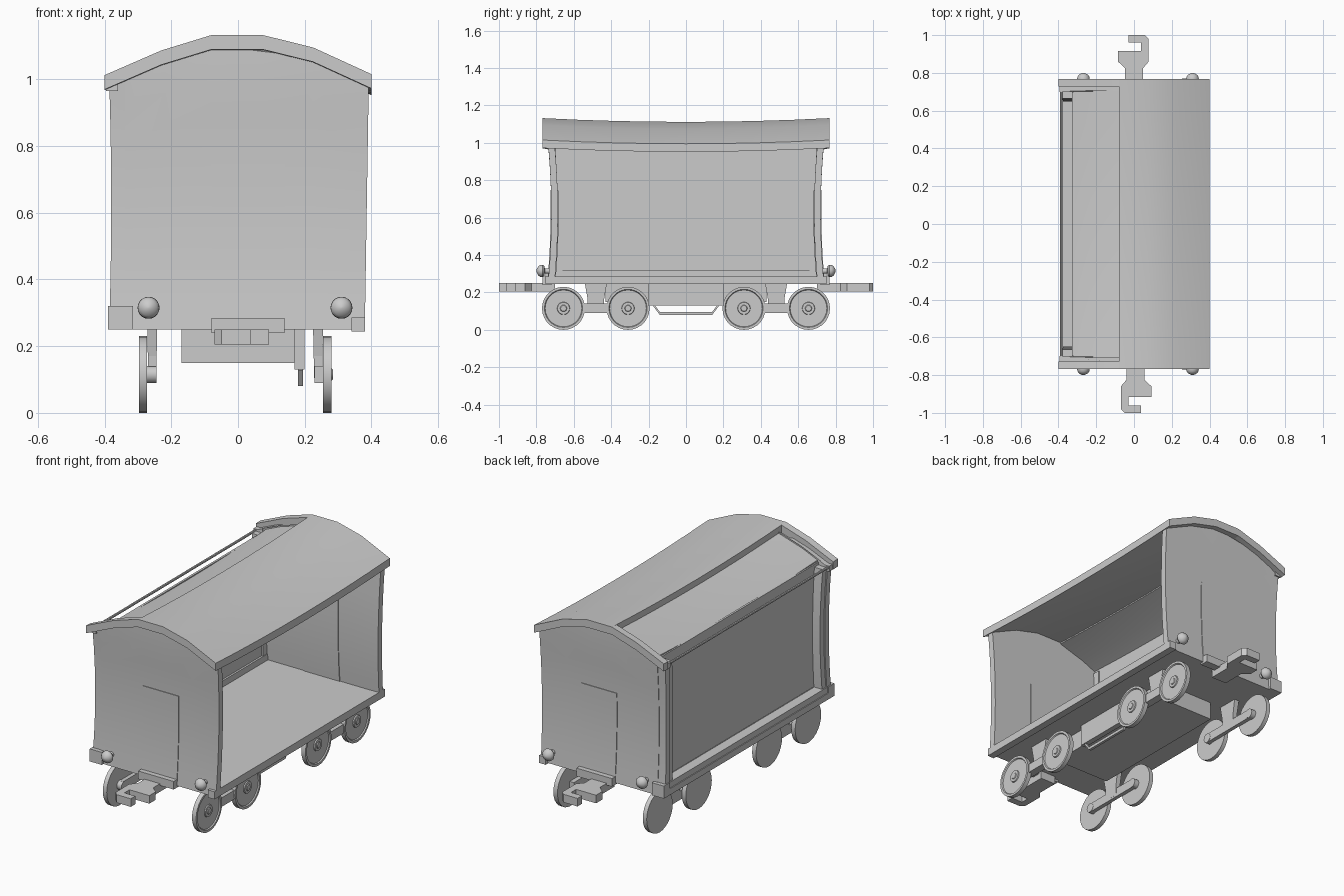
import bpy, bmesh, math

if "Cube" in bpy.data.objects:
    bpy.data.objects.remove(bpy.data.objects["Cube"])


def loft(name, rings, angle=None):
    """Closed skin through equal-length closed rings, capped at both ends."""
    bm = bmesh.new()
    vs = [[bm.verts.new(p) for p in r] for r in rings]
    n = len(rings[0])
    for a, b in zip(vs, vs[1:]):
        for i in range(n):
            j = (i + 1) % n
            bm.faces.new((a[i], a[j], b[j], b[i]))
    bm.faces.new(vs[0])
    bm.faces.new(vs[-1])
    bmesh.ops.recalc_face_normals(bm, faces=bm.faces)
    me = bpy.data.meshes.new(name)
    bm.to_mesh(me)
    bm.free()
    ob = bpy.data.objects.new(name, me)
    bpy.context.collection.objects.link(ob)
    if angle:
        bpy.ops.object.select_all(action='DESELECT')
        ob.select_set(True)
        bpy.context.view_layer.objects.active = ob
        bpy.ops.object.shade_smooth_by_angle(angle=math.radians(angle))
    return ob


def box(name, x0, x1, y0, y1, z0, z1):
    return loft(name, [[(x0, y0, z), (x1, y0, z), (x1, y1, z), (x0, y1, z)] for z in (z0, z1)])


def turned(name, axis, centre, prof, n=28):
    """Lathe a list of (position along axis, radius) around the x or y axis."""
    rings = []
    for p, r in prof:
        ring = []
        for i in range(n):
            t = 2 * math.pi * i / n
            u, z = r * math.cos(t), centre[1] + r * math.sin(t)
            ring.append((p, centre[0] + u, z) if axis == 'x' else (centre[0] + u, p, z))
        rings.append(ring)
    return loft(name, rings, 35)


# Roof: arched cross-section with a gentle sag along its length
ARCH = [(-.4, 1.012), (-.23, 1.086), (-.08, 1.132), (.075, 1.132), (.225, 1.095), (.4, 1.015)]
THICK = .043


def arch(x):
    for (xa, za), (xb, zb) in zip(ARCH, ARCH[1:]):
        if x <= xb:
            return za + (zb - za) * (x - xa) / (xb - xa)
    return ARCH[-1][1]


def roof(name, xs, ys, drop=0, thick=THICK):
    rings = []
    for y in ys:
        sag = drop + .02 * (1 - (y / .768) ** 2)
        top = [(x, y, arch(x) - sag) for x in xs]
        low = [(x, y, arch(x) - sag - thick) for x in reversed(xs)]
        rings.append(top + low)
    return loft(name, rings, 30)


def span(a, n=8):
    return [-a + 2 * a * i / n for i in range(n + 1)]


roof("roof_main", [-.08, .075, .225, .4], span(.768))
roof("roof_recessed_side", [-.32, -.23, -.08], span(.71), .035, .015)
for s, end in ((-1, "front"), (1, "back")):
    roof(end + "_roof_bow", [-.4, -.23, -.08], [s * .728, s * .768])


# End walls: slightly hollow in profile
def end_panel(name, xs, s, off, thick, ztop=None):
    rings = []
    for i in range(9):
        t = i / 8
        out, inn = [], []
        for x in xs:
            z = .25 + t * ((ztop or arch(x) - .03) - .25)
            u = min(1, (z - .25) / .75)
            y = .738 - .018 * 4 * u * (1 - u) + off
            xx = x + (.012 * u if x > .3 else 0) + (.006 * (4 * u * (1 - u)) if x < -.36 else 0)
            out.append((xx, s * y, z))
            inn.append((xx, s * (y - thick), z))
        rings.append(out + inn[::-1])
    return loft(name, rings, 30)


for s, end in ((-1, "front"), (1, "back")):
    end_panel(end + "_wall", [-.338, -.22, -.08, .075, .225, .38], s, 0, .035)
    end_panel(end + "_door", [-.08, .14], s, .004, .043, .745)
    end_panel(end + "_corner_post", [-.386, -.338], s, -.003, .035)
    end_panel(end + "_inner_post", [-.38, -.32], s, -.03, .042, .985)
    box(end + "_door_step", -.08, .14, *sorted((s * .72, s * .767)), .24, .285)
    box(end + "_rail_bracket", -.395, -.36, *sorted((s * .70, s * .74)), .965, .995)
    # Buffers
    for x in (-.268, .31):
        turned(end + "_buffer", 'y', (x, .315),
               [(s * p, r) for p, r in ((.70, .014), (.755, .014), (.758, .027), (.767, .033),
                                        (.779, .032), (.79, .024), (.797, .012), (.8, .003))], 20)
    # Hook couplers, the back one turned half round
    hook = [(-.04, -.70), (.055, -.70), (.055, -.825), (.093, -.86), (.093, -.915), (-.03, -.915),
            (-.03, -.96), (.038, -.96), (.038, -1), (-.05, -1), (-.07, -.98), (-.07, -.86), (-.04, -.825)]
    if s > 0:
        hook = [(.008 - x, -y) for x, y in hook]
    loft(end + "_coupler", [[(x, y, z) for x, y in hook] for z in (.205, .25)])

# Closed left side, floor and sills; right side stays open
box("left_wall", -.328, -.316, -.70, .70, .30, 1.0)
box("left_wall_bottom_trim", -.33, -.305, -.70, .70, .285, .32)
box("left_sill", -.39, -.33, -.75, .75, .25, .285)
for s in (-1, 1):
    box("left_sill_corner", -.39, -.315, *sorted((s * .70, s * .752)), .25, .32)
    box("left_wall_trim", -.318, -.308, *sorted((s * .66, s * .70)), .285, .98)
box("left_ledge", -.385, -.32, -.70, .70, .28, .318)
box("floor", -.385, .378, -.735, .735, .25, .285)
box("right_sill", .34, .381, -.752, .752, .244, .286)
turned("left_eave_rod", 'x', (0, 0), [(-.75, .007), (.75, .007)], 8)
rod = bpy.data.objects["left_eave_rod"]
rod.rotation_euler = (0, 0, math.pi / 2)
rod.location = (-.385, 0, .985)

# Underframe, side plate and truss
box("centre_beam", -.17, .17, -.43, .43, .15, .255)
loft("side_plate", [[(x, -.2, .255), (x, -.2, .13), (x, .2, .13), (x, .2, .255)] for x in (.17, .2)])
truss = [(-.175, .135), (-.14, .088), (.14, .088), (.175, .135)]
loft("truss_bar", [[(.18, y, z - .008), (.195, y, z - .008), (.195, y, z + .008), (.18, y, z + .008)]
                   for y, z in truss])

# Wheels and their hangers
face = [(.255, .115), (.28, .115), (.28, .102), (.274, .098), (.274, .034), (.28, .032),
        (.28, .018), (.284, .015)]
for s in (-1, 1):
    for d in (.31, .655):
        turned("right_wheel", 'x', (s * d, .115), face)
        turned("left_wheel", 'x', (s * d, .115), [(-.296, .115), (-.272, .115)])
    for side, a, b in (("right", .225, .255), ("left", -.272, -.242)):
        c, w = s * .482, (b - a) * .12
        loft(side + "_hanger", [[(a + k, c - h, z), (b - k, c - h, z), (b - k, c + h, z), (a + k, c + h, z)]
                                for h, z, k in ((.042, .1, w), (.045, .17, w / 2), (.06, .255, 0))])
        box(side + "_axle_bar", a + .004, b + .018 if b > 0 else b - .004, c - .18, c + .18, .09, .14)
        if side == "left":
            for d in (.31, .655):
                turned("left_axle_boss", 'x', (s * d, .115), [(-.28, .026), (-.244, .026)], 16)
